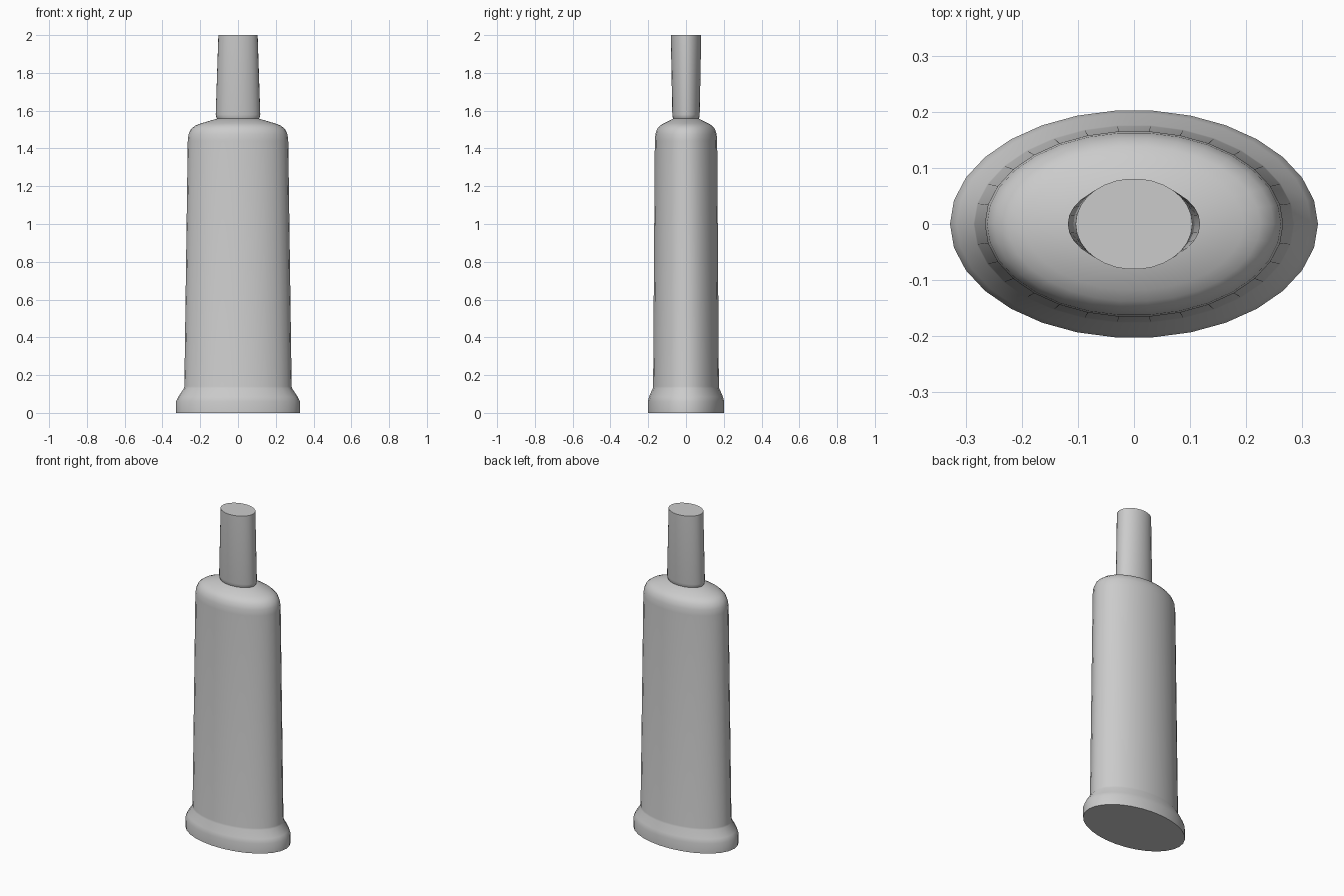
import bpy, bmesh, math

if "Cube" in bpy.data.objects:
    bpy.data.objects.remove(bpy.data.objects["Cube"])

SIDES = 30


def loft(name, rings):
    """Skin a stack of ellipses given as (z, half width x, half width y)."""
    bm = bmesh.new()
    loops = []
    for z, rx, ry in rings:
        loops.append([bm.verts.new((rx * math.cos(2 * math.pi * i / SIDES),
                                    ry * math.sin(2 * math.pi * i / SIDES), z))
                      for i in range(SIDES)])
    for a, b in zip(loops, loops[1:]):
        for i in range(SIDES):
            j = (i + 1) % SIDES
            bm.faces.new((a[i], a[j], b[j], b[i]))
    bm.faces.new(loops[0][::-1])
    bm.faces.new(loops[-1])
    mesh = bpy.data.meshes.new(name)
    bm.to_mesh(mesh)
    bm.free()
    obj = bpy.data.objects.new(name, mesh)
    bpy.context.collection.objects.link(obj)
    bpy.ops.object.select_all(action='DESELECT')
    obj.select_set(True)
    bpy.context.view_layer.objects.active = obj
    bpy.ops.object.shade_smooth_by_angle(angle=math.radians(30))
    return obj


# Tapered oval body with flared foot and rounded shoulder
loft("body", [
    (0.0, 0.328, 0.203), (0.06, 0.328, 0.203), (0.085, 0.316, 0.197),
    (0.13, 0.286, 0.177), (0.14, 0.284, 0.175),
    (1.44, 0.266, 0.166), (1.475, 0.262, 0.163), (1.503, 0.249, 0.154),
    (1.522, 0.225, 0.138), (1.533, 0.195, 0.118), (1.558, 0.11, 0.068),
])

# Oval neck, wider at its foot in x and narrower in y
loft("neck", [
    (1.555, 0.108, 0.067), (1.565, 0.115, 0.071), (1.58, 0.118, 0.073),
    (2.0, 0.104, 0.081),
])
